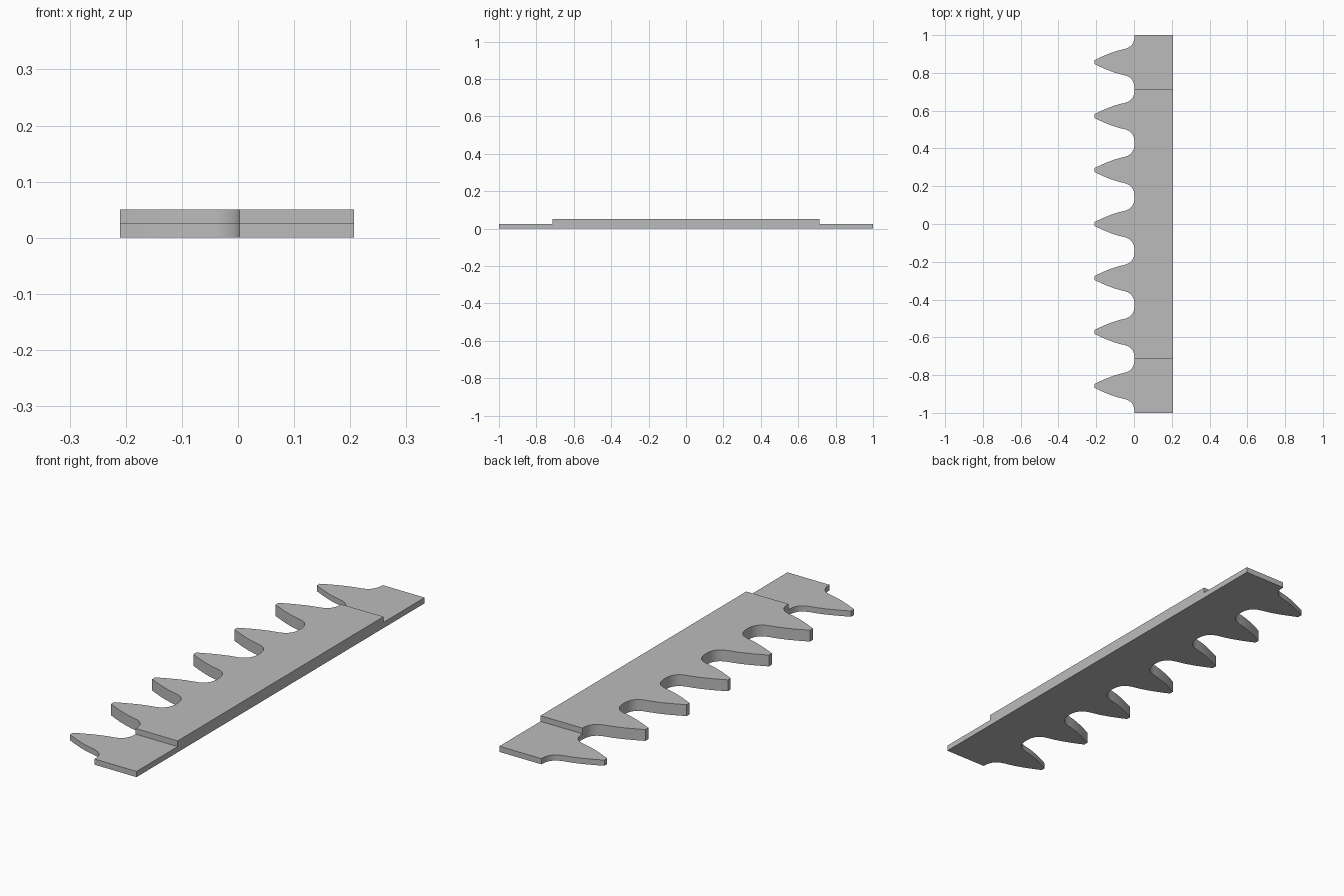
import bpy
import bmesh
import math
from mathutils import Vector
from mathutils.geometry import interpolate_bezier

cube = bpy.data.objects.get("Cube")
if cube:
    bpy.data.objects.remove(cube)

TEETH = 7
PITCH = 2 / TEETH
THIN = 0.025          # end plates
BACK_X, ROOT_X = 0.207, 0.003

# Half of one tooth, from the middle of the gap to the tip (x, distance from tooth axis)
gullet = [(ROOT_X, PITCH / 2), (ROOT_X, 0.09), (-0.025, 0.074), (-0.06, 0.067)]
flank = [(-0.06, 0.067), (-0.112, 0.056), (-0.165, 0.032), (-0.21, 0.01)]


def bezier(points, count):
    return interpolate_bezier(*[Vector(p) for p in points], count)


half = bezier(gullet, 12) + bezier(flank, 10)[1:]
tooth = [(p[0], p[1]) for p in half] + [(p[0], -p[1]) for p in reversed(half)]


def outline(first, last):
    """Toothed edge from tooth number first to last, closed by the straight back."""
    points = []
    for i in range(last, first - 1, -1):
        centre = (i - (TEETH - 1) / 2) * PITCH
        edge = [(x, y + centre) for x, y in tooth]
        points += edge if i == last else edge[1:]
    return points + [(BACK_X, points[-1][1]), (BACK_X, points[0][1])]


# Three flat sections sharing their borders
bm = bmesh.new()
for first, last in ((0, 0), (1, TEETH - 2), (TEETH - 1, TEETH - 1)):
    bm.faces.new([bm.verts.new((x, y, 0)) for x, y in outline(first, last)])
bmesh.ops.remove_doubles(bm, verts=bm.verts, dist=0.0005)


def raise_faces(faces):
    result = bmesh.ops.extrude_face_region(bm, geom=faces, use_keep_orig=False)["geom"]
    verts = [g for g in result if isinstance(g, bmesh.types.BMVert)]
    bmesh.ops.translate(bm, verts=verts, vec=(0, 0, THIN))
    return [g for g in result if isinstance(g, bmesh.types.BMFace)]


# Raise the whole rack once, then the middle section again
bottom = list(bm.faces)
bottom_copy = bmesh.ops.duplicate(bm, geom=bottom)["geom"]
tops = raise_faces(bottom)
middle = [f for f in tops if abs(f.calc_center_median().y) < PITCH]
raise_faces(middle)
bmesh.ops.remove_doubles(bm, verts=bm.verts, dist=0.0005)
bmesh.ops.recalc_face_normals(bm, faces=bm.faces)

mesh = bpy.data.meshes.new("toothed_blade")
bm.to_mesh(mesh)
bm.free()
blade = bpy.data.objects.new("toothed_blade", mesh)
bpy.context.collection.objects.link(blade)

# Plain grey
grey = bpy.data.materials.new("grey")
grey.use_nodes = True
colour = (0.5, 0.5, 0.5, 1)
grey.diffuse_color = colour
grey.node_tree.nodes["Principled BSDF"].inputs["Base Color"].default_value = colour
mesh.materials.append(grey)

# Smooth curved flanks, sharp edges elsewhere
bpy.context.view_layer.objects.active = blade
blade.select_set(True)
bpy.ops.object.shade_smooth_by_angle(angle=math.radians(30))
